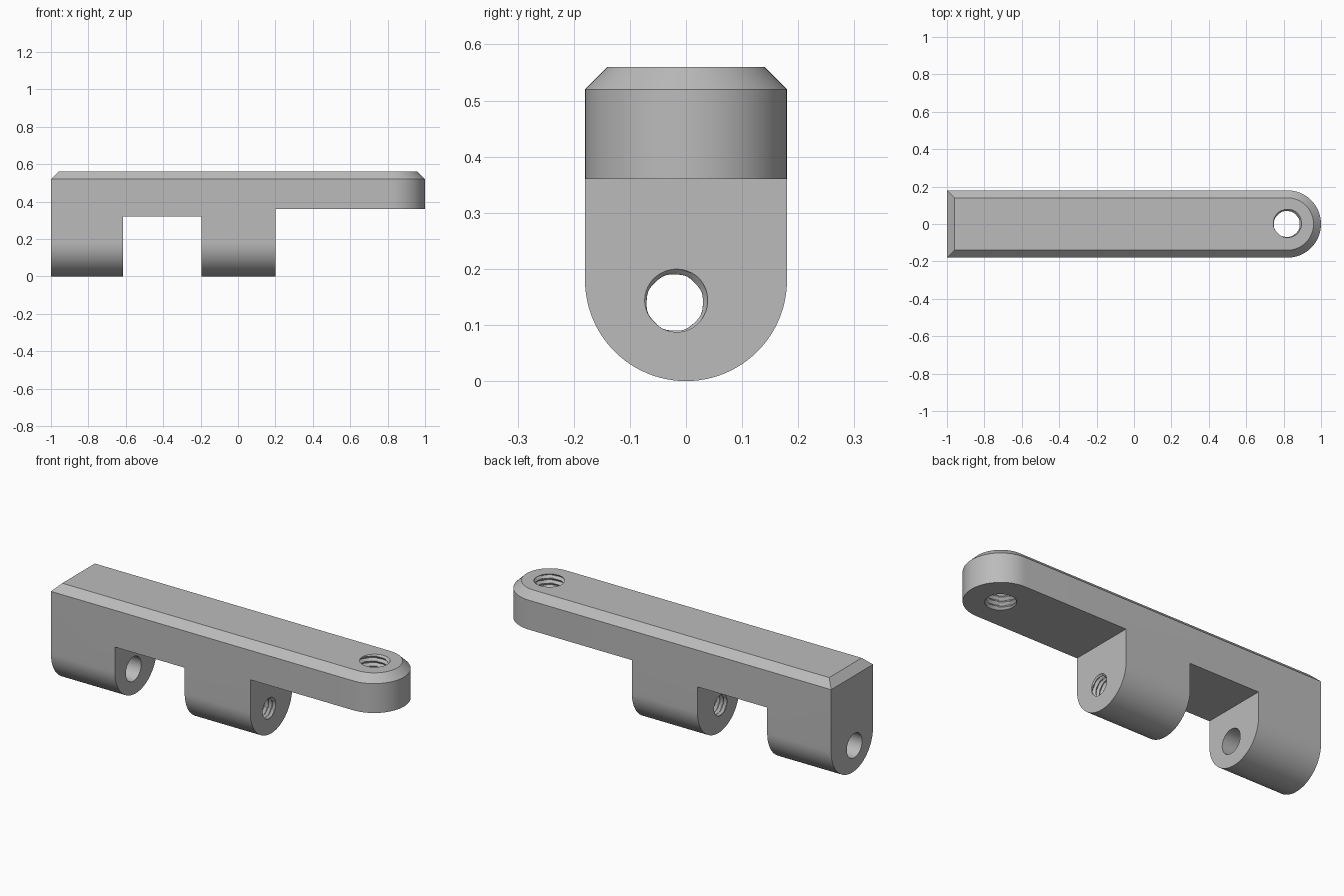
import bpy
import bmesh
from math import sin, cos, pi, tau

cube = bpy.data.objects.get("Cube")
if cube:
    bpy.data.objects.remove(cube, do_unlink=True)

metal = bpy.data.materials.new("light_grey")
metal.use_nodes = True
grey = (0.5, 0.5, 0.5, 1)
metal.diffuse_color = grey
metal.node_tree.nodes["Principled BSDF"].inputs["Base Color"].default_value = grey

HALF = 0.18      # half width and end radius of the bar
ARM_X = 0.82     # centre of the rounded end


def loft(name, rings):
    """Closed solid skinned through a list of equal-length rings."""
    bm = bmesh.new()
    loops = [[bm.verts.new(p) for p in ring] for ring in rings]
    n = len(loops[0])
    for a, b in zip(loops, loops[1:]):
        for i in range(n):
            j = (i + 1) % n
            bm.faces.new((a[i], a[j], b[j], b[i]))
    bm.faces.new(loops[0])
    bm.faces.new(loops[-1])
    bmesh.ops.recalc_face_normals(bm, faces=bm.faces)
    mesh = bpy.data.meshes.new(name)
    bm.to_mesh(mesh)
    bm.free()
    obj = bpy.data.objects.new(name, mesh)
    mesh.materials.append(metal)
    bpy.context.collection.objects.link(obj)
    return obj


def along_x(name, profile, x0, x1):
    return loft(name, [[(x, y, z) for y, z in profile] for x in (x0, x1)])


def box(name, x0, x1, z0, z1):
    return along_x(name, [(-1, z0), (1, z0), (1, z1), (-1, z1)], x0, x1)


def bore(name, place, start, end, radius, depth=0, pitch=1, phase=0, rows=8, segs=48):
    """Round hole cutter; a depth above zero adds a screw thread."""
    steps = round((end - start) / pitch * rows) if depth else 1
    rings = []
    for k in range(steps + 1):
        t = start + (end - start) * k / steps
        ring = []
        for i in range(segs):
            a = tau * i / segs
            turn = ((t - end) / pitch - (a - phase) / tau) % 1
            r = radius + depth * abs(1 - 2 * turn)
            ring.append(place(r * cos(a), r * sin(a), t))
        rings.append(ring)
    return loft(name, rings)


def outline(inset, z, segs=32):
    """Plan of the bar: square at one end, round at the other."""
    r = HALF - inset
    arc = [(ARM_X + r * sin(pi * i / segs), -r * cos(pi * i / segs), z)
           for i in range(segs + 1)]
    return [(-1 + inset, -r, z)] + arc + [(-1 + inset, r, z)]


# Chamfered bar, full depth
body = loft("hinge_bracket", [outline(0, -0.05), outline(0, 0.52), outline(0.04, 0.56)])

# Rounded underside of the lugs
under = [(HALF * cos(pi * i / 48), HALF - HALF * sin(pi * i / 48)) for i in range(49)]
under += [(-0.3, HALF), (-0.3, -0.2), (0.3, -0.2), (0.3, HALF)]


def pin_place(u, v, t):
    return (t, u - 0.02, v + 0.14)


def arm_place(u, v, t):
    return (ARM_X - 0.003 + u, v, t)


cutters = [
    box("arm_clearance", 0.2, 1.5, -0.5, 0.36),
    box("lug_gap", -0.615, -0.195, -0.5, 0.32),
    along_x("lug_rounding", under, -1.2, 0.4),
    bore("plain_pin_hole", pin_place, -1.1, -0.5, 0.066),
    bore("threaded_pin_hole", pin_place, -0.205, 0.205, 0.05, 0.012, 0.022, pi * 0.75),
    bore("threaded_arm_hole", arm_place, 0.35, 0.57, 0.069, 0.013, 0.027, pi),
]

bpy.ops.object.select_all(action="DESELECT")
bpy.context.view_layer.objects.active = body
body.select_set(True)
for cutter in cutters:
    cutter.hide_render = True
    cut = body.modifiers.new(cutter.name, "BOOLEAN")
    cut.operation = "DIFFERENCE"
    cut.solver = "EXACT"
    cut.object = cutter
    bpy.ops.object.modifier_apply(modifier=cut.name)
    bpy.data.objects.remove(cutter, do_unlink=True)

bpy.ops.object.shade_smooth_by_angle(angle=pi / 6)
